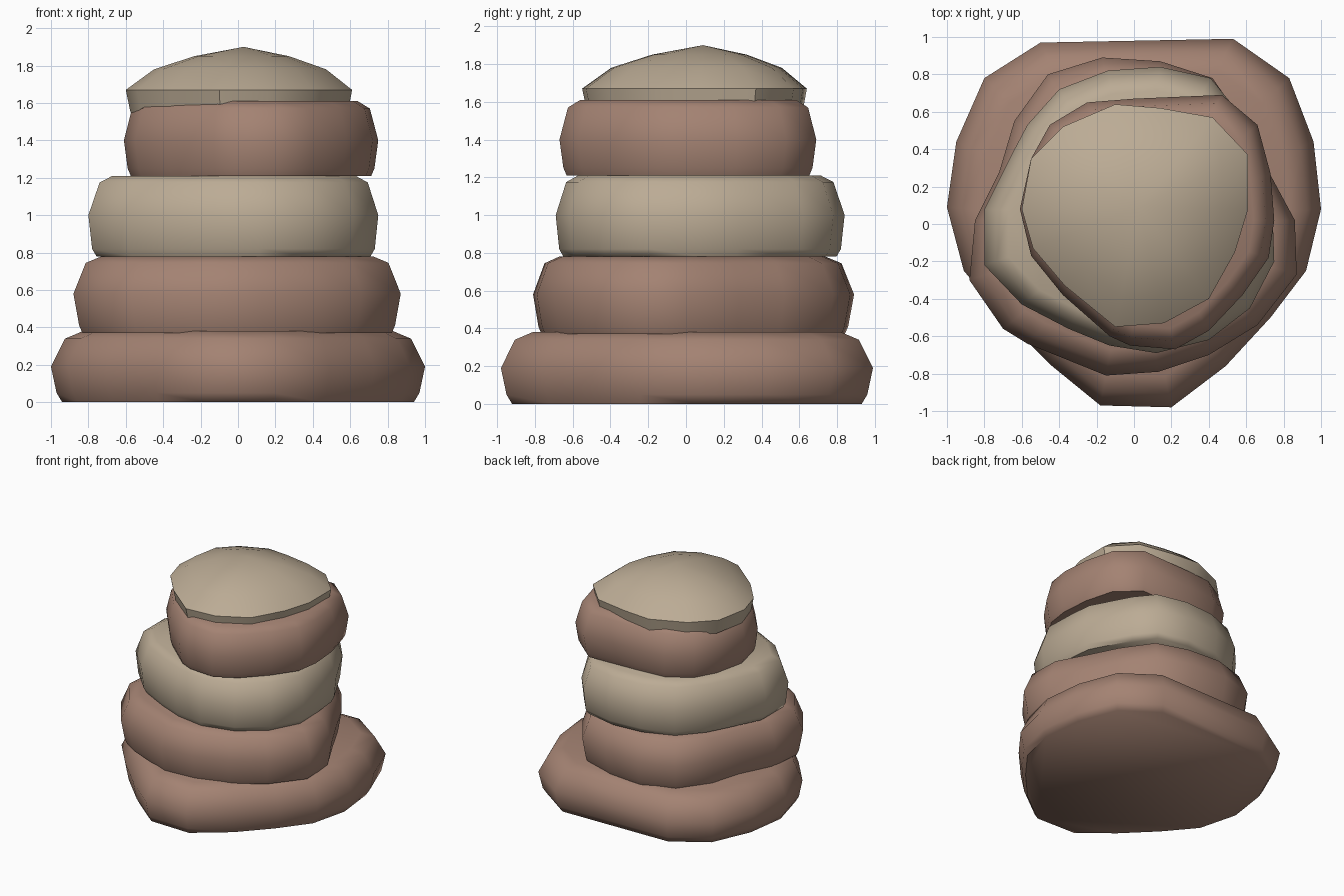
import bpy, bmesh, math


def material(name, rgb):
    m = bpy.data.materials.new(name)
    m.diffuse_color = (*rgb, 1)
    return m


brown = material("brown stone", (0.37, 0.225, 0.17))
tan = material("tan stone", (0.50, 0.41, 0.30))


def stone(name, outline, profile, centre, mat, angle, apex=None):
    """Loft a plan outline through (height, scale) rings, closed by flat ends or an apex."""
    bm = bmesh.new()
    cx, cy = centre
    rings = [[bm.verts.new((cx + (x - cx) * s, cy + (y - cy) * s, z)) for x, y in outline]
             for z, s in profile]
    n = len(outline)
    for a, b in zip(rings, rings[1:]):
        for i in range(n):
            j = (i + 1) % n
            bm.faces.new((a[i], a[j], b[j], b[i]))
    bm.faces.new(rings[0])
    if apex is None:
        bm.faces.new(rings[-1])
    else:
        tip = bm.verts.new((cx, cy, apex))
        for i in range(n):
            bm.faces.new((rings[-1][i], rings[-1][(i + 1) % n], tip))
    bmesh.ops.recalc_face_normals(bm, faces=bm.faces[:])
    me = bpy.data.meshes.new(name)
    bm.to_mesh(me)
    bm.free()
    me.materials.append(mat)
    ob = bpy.data.objects.new(name, me)
    bpy.context.collection.objects.link(ob)
    bpy.ops.object.select_all(action='DESELECT')
    ob.select_set(True)
    bpy.context.view_layer.objects.active = ob
    bpy.ops.object.shade_smooth_by_angle(angle=math.radians(angle))


# Wide bottom stone
stone("base_stone",
      [(0.53, 0.99), (0.83, 0.78), (0.96, 0.44), (1.0, 0.08), (0.92, -0.25), (0.73, -0.5),
       (0.49, -0.76), (0.2, -0.98), (-0.18, -0.97), (-0.45, -0.75), (-0.7, -0.5),
       (-0.91, -0.25), (-1.0, 0.09), (-0.95, 0.44), (-0.8, 0.78), (-0.5, 0.97)],
      [(0, 0.94), (0.05, 0.97), (0.19, 1), (0.34, 0.925), (0.38, 0.83)],
      (0, 0), brown, 60)

# Second stone
stone("second_stone",
      [(-0.17, 0.89), (0.14, 0.87), (0.42, 0.78), (0.6, 0.52), (0.72, 0.28), (0.86, 0.02),
       (0.87, -0.27), (0.66, -0.54), (0.4, -0.7), (0.13, -0.79), (-0.15, -0.81),
       (-0.57, -0.64), (-0.7, -0.56), (-0.88, -0.3), (-0.85, 0.02), (-0.72, 0.28),
       (-0.64, 0.55), (-0.46, 0.8)],
      [(0.37, 0.945), (0.41, 0.965), (0.58, 1), (0.745, 0.925), (0.78, 0.83)],
      (0, 0), brown, 60)

# Third stone
stone("third_stone",
      [(0.14, 0.84), (0.41, 0.78), (0.54, 0.62), (0.72, 0.28), (0.74, 0.08), (0.75, -0.2),
       (0.62, -0.45), (0.4, -0.62), (0.12, -0.69), (-0.13, -0.65), (-0.35, -0.56),
       (-0.6, -0.43), (-0.8, -0.22), (-0.8, 0.08), (-0.66, 0.36), (-0.57, 0.53),
       (-0.4, 0.72), (-0.14, 0.82)],
      [(0.78, 0.945), (0.82, 0.975), (1.0, 1), (1.175, 0.925), (1.21, 0.84)],
      (0, 0.05), tan, 60)

# Fourth stone
stone("fourth_stone",
      [(0.47, 0.69), (0.66, 0.53), (0.73, 0.27), (0.75, 0.02), (0.72, -0.18), (0.58, -0.38),
       (0.4, -0.57), (0.22, -0.67), (-0.02, -0.65), (-0.13, -0.6), (-0.38, -0.38),
       (-0.55, -0.17), (-0.61, 0.08), (-0.55, 0.35), (-0.45, 0.53), (-0.25, 0.65),
       (0.0, 0.67)],
      [(1.21, 0.945), (1.25, 0.97), (1.4, 1), (1.57, 0.935), (1.61, 0.84)],
      (0.06, 0.02), brown, 60)

# Domed top stone
stone("cap_stone",
      [(0.14, 0.62), (0.42, 0.57), (0.61, 0.37), (0.61, 0.08), (0.54, -0.15), (0.4, -0.4),
       (0.16, -0.53), (-0.1, -0.55), (-0.37, -0.33), (-0.54, -0.13), (-0.6, 0.08),
       (-0.55, 0.35), (-0.38, 0.52), (-0.1, 0.64)],
      [(1.55, 0.96), (1.67, 1), (1.78, 0.76), (1.85, 0.42)],
      (0.03, 0.09), tan, 40, apex=1.9)
